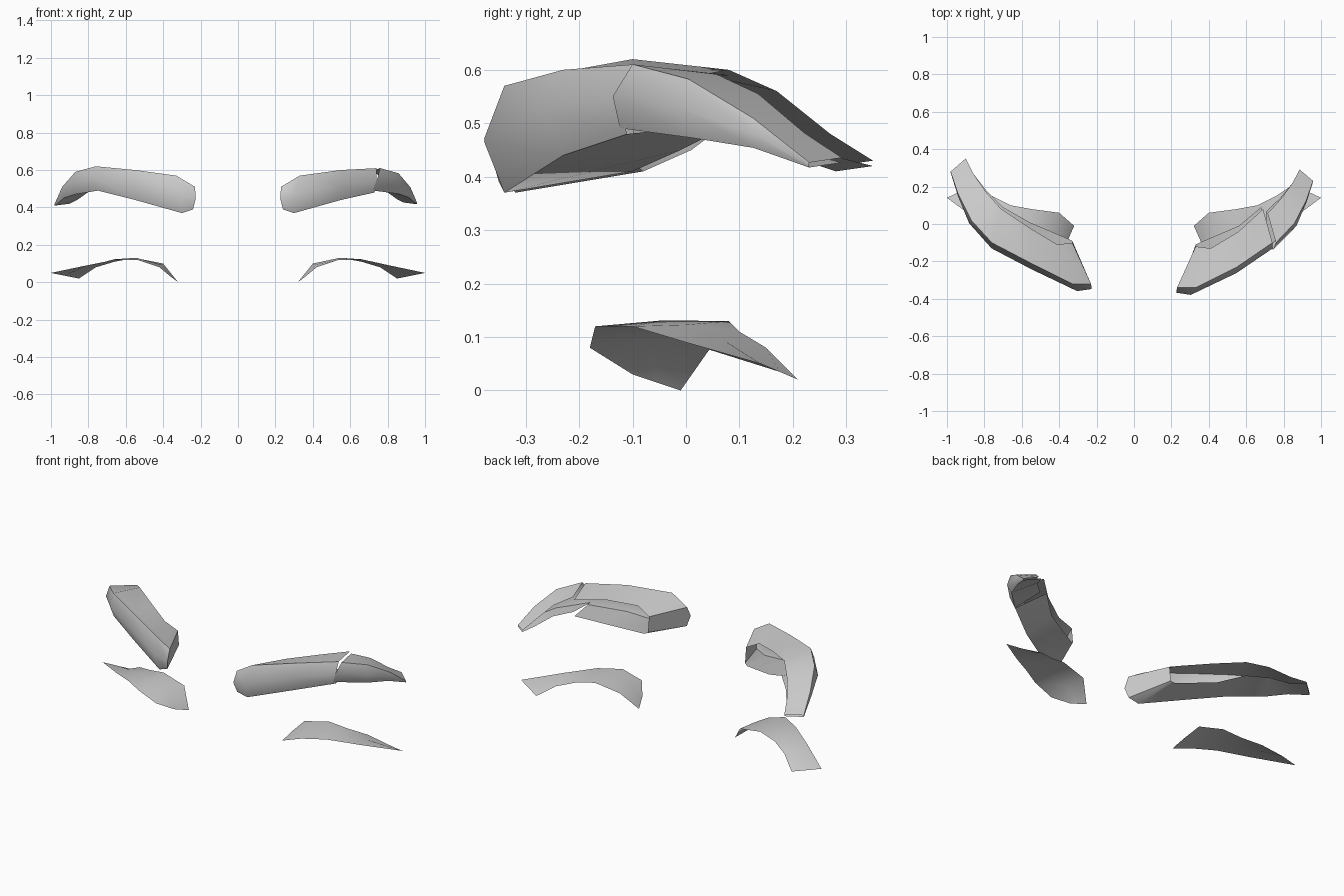
import bpy
import bmesh
from mathutils import Vector

default_cube = bpy.data.objects.get("Cube")
if default_cube:
    bpy.data.objects.remove(default_cube, do_unlink=True)

# Single matt grey for every part
GREY = (0.6, 0.6, 0.6, 1.0)
grey = bpy.data.materials.new("light_grey")
grey.use_nodes = True
grey.diffuse_color = GREY
shader = grey.node_tree.nodes["Principled BSDF"]
shader.inputs["Base Color"].default_value = GREY
shader.inputs["Roughness"].default_value = 0.8


def rail(*points):
    """Turn points in hundredths of a unit into vectors."""
    return [Vector(p) / 100 for p in points]


def between(rail_a, rail_b, push):
    """Middle rail of two rails, displaced by one vector per station."""
    return [(a + b) / 2 + p for a, b, p in zip(rail_a, rail_b, push)]


def build_shell(name, rails, side=1, capped=False):
    """Loft an open shell across rails; side = -1 mirrors it in x."""
    bm = bmesh.new()
    grid = [[bm.verts.new((p.x * side, p.y, p.z)) for p in line] for line in rails]

    def add_face(corners):
        bm.faces.new(corners if side > 0 else corners[::-1])

    for upper, lower in zip(grid, grid[1:]):
        for i in range(len(upper) - 1):
            add_face([upper[i], lower[i], lower[i + 1], upper[i + 1]])
    if capped:
        add_face([line[0] for line in reversed(grid)])
    mesh = bpy.data.meshes.new(name)
    bm.to_mesh(mesh)
    bm.free()
    mesh.materials.append(grey)
    shell = bpy.data.objects.new(name, mesh)
    bpy.context.collection.objects.link(shell)
    bpy.ops.object.select_all(action="DESELECT")
    shell.select_set(True)
    bpy.context.view_layer.objects.active = shell
    bpy.ops.object.shade_smooth_by_angle(angle=0.9)
    return shell


def brow_rails(top_back, ridge, bottom, bottom_back):
    """Add a bulging front rail, giving a section open at the back."""
    push = []
    for t, r, b, k in zip(top_back, ridge, bottom, bottom_back):
        outward = (r + b) - (t + k)
        push.append(outward.normalized() * 0.25 * (r - b).length * 0.8)
    return [top_back, ridge, between(ridge, bottom, push), bottom, bottom_back]


# Brow rails, running from the inner end to the outer tip
top_back = rail((33, -10, 51), (41, -11, 55), (56, -2, 58), (71, 8, 60),
                (79, 17, 56), (86, 27, 48), (90, 35, 43))
ridge = rail((23, -32, 51), (33, -32, 57), (55, -21, 60), (76, -10, 62),
             (87, 2, 59), (94, 16, 51), (98, 28, 42))
bottom = rail((24, -33, 39), (30, -32, 37), (55, -21, 44), (75, -11, 49),
              (87, 3, 47), (93, 16, 45), (98, 28, 41))
bottom_back = rail((33, -9, 42), (35, -8, 41), (56, 1, 45), (70, 9, 51),
                   (79, 18, 49), (86, 27, 44), (90, 35, 42))
lines = [top_back, ridge, bottom, bottom_back]
build_shell("right_brow", brow_rails(*lines), side=-1, capped=True)

# Left brow is split into an inner piece and a shorter outer piece
SPLIT = 3
inner_lines = []
outer_lines = []
pivot = Vector((0.75, -0.1, 0.5))
for line in lines:
    inner = [p + Vector((0, -0.02, 0)) for p in line[:SPLIT]]
    inner.append(line[SPLIT] + Vector((-0.02, 0, -0.01)))
    inner_lines.append(inner)
    outer = []
    for p in line[SPLIT:]:
        offset = p - pivot
        outer.append(pivot + Vector((offset.x * 0.9, offset.y * 0.87, offset.z * 0.92)))
    outer_lines.append(outer)
# The outer piece starts with a lower edge that sweeps inward
outer_lines[2][0] += Vector((-0.03, -0.015, 0))
build_shell("left_brow_inner", brow_rails(*inner_lines), capped=True)
build_shell("left_brow_outer", brow_rails(*outer_lines))

# Lower lids: arched strips with a slightly raised middle
lid_back = rail((32, -1, 0), (40, 6, 10), (55, 8, 13), (66, 10, 11),
                (76, 15, 8), (85, 21, 2))
lid_front = rail((36, -10, 3), (42, -18, 8), (54, -17, 12), (66, -10, 12),
                 (81, 0, 9), (100, 14, 5))
lift = [Vector((0, 0, h)) for h in (0, 0.004, 0.006, 0.008, 0.006, 0)]
lid_middle = between(lid_back, lid_front, lift)
for side, label in ((1, "left"), (-1, "right")):
    build_shell(label + "_lower_lid", [lid_back, lid_middle, lid_front], side)
